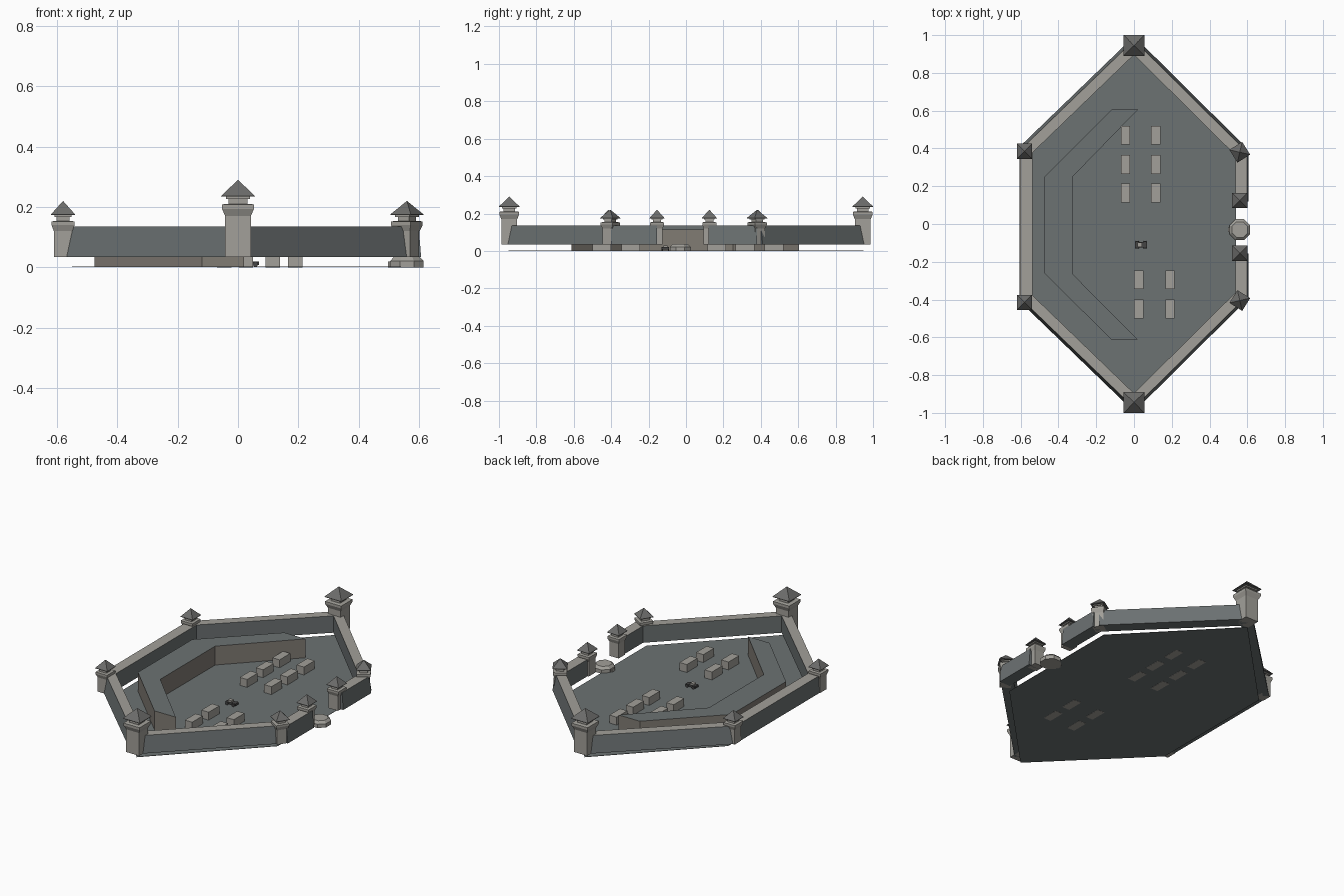
import bpy, bmesh, math
from mathutils import Vector, Matrix

if "Cube" in bpy.data.objects:
    bpy.data.objects.remove(bpy.data.objects["Cube"])


def material(name, r, g, b):
    m = bpy.data.materials.new(name)
    m.diffuse_color = (r, g, b, 1)
    m.use_nodes = True
    m.node_tree.nodes["Principled BSDF"].inputs["Base Color"].default_value = m.diffuse_color
    return m


STONE = material("pale_stone", 0.36, 0.35, 0.32)
SLATE = material("dark_slate", 0.15, 0.168, 0.17)
BROWN = material("brown_plaster", 0.22, 0.20, 0.175)
ROOF = material("roof_grey", 0.15, 0.15, 0.145)
METAL = material("dark_metal", 0.06, 0.06, 0.06)


def loft(name, rings, mats, paint=None):
    """Skin equal-length rings of points, cap both ends; paint(face) picks the material."""
    bm = bmesh.new()
    loops = [[bm.verts.new(p) for p in ring] for ring in rings]
    n = len(loops[0])
    for k in range(len(loops) - 1):
        a, b = loops[k], loops[k + 1]
        for i in range(n):
            j = (i + 1) % n
            bm.faces.new((a[i], a[j], b[j], b[i]))
    bm.faces.new(loops[0][::-1])
    bm.faces.new(loops[-1])
    bmesh.ops.recalc_face_normals(bm, faces=bm.faces)
    if paint:
        for f in bm.faces:
            f.material_index = paint(f)
    me = bpy.data.meshes.new(name)
    bm.to_mesh(me)
    bm.free()
    for m in mats:
        me.materials.append(m)
    ob = bpy.data.objects.new(name, me)
    bpy.context.collection.objects.link(ob)
    return ob


def ngon(cx, cy, r, z, n=4, turn=0.0):
    return [(cx + r * math.cos(turn + 2 * math.pi * i / n),
             cy + r * math.sin(turn + 2 * math.pi * i / n), z) for i in range(n)]


def box(name, x0, x1, y0, y1, z0, z1, mats, paint=None):
    ring = [(x0, y0), (x1, y0), (x1, y1), (x0, y1)]
    return loft(name, [[(x, y, z) for x, y in ring] for z in (z0, z1)], mats, paint)


def top_only(f):
    return 1 if f.normal.z > 0.9 else 0


# Towers: square shaft, flared cornice, neck and pyramid roof
def tower(name, x, y, s, top, turn=0.0):
    def stack(part, profile, mat):
        loft(name + part, [ngon(x, y, h * s * math.sqrt(2), top + z, 4, turn + math.pi / 4)
                           for h, z in profile], [mat])
    stack("_shaft", [(0.8, 0.035 - top), (0.8, -0.10 * k), (1, -0.08 * k), (1, -0.068 * k),
                     (0.8, -0.066 * k)], STONE)
    stack("_neck", [(0.58, -0.068 * k), (0.58, -0.052 * k), (0.75, -0.052 * k),
                    (0.75, -0.044 * k)], STONE)
    stack("_roof", [(1.05, -0.046 * k), (1.05, -0.044 * k), (0.01, 0)], ROOF)


k = 1.2
for side, label in ((1, "back"), (-1, "front")):
    tower(label + "_main_tower", 0, side * 0.945, 0.053, 0.29)
k = 1.0
for x, y, turn, label in ((-0.58, 0.385, 0, "left_back"), (-0.58, -0.415, 0, "left_front"),
                          (0.56, 0.38, math.radians(32), "right_back"),
                          (0.56, -0.405, math.radians(-32), "right_front"),
                          (0.56, 0.125, 0, "gate_back"), (0.56, -0.155, 0, "gate_front")):
    tower(label + "_tower", x, y, 0.038, 0.22, turn)


# Curtain walls: outer face battered, pale walkway on top
def wall(name, a, b, batter=0.015):
    a, b = Vector(a), Vector(b)
    d = (b - a).normalized()
    out = Vector((d.y, -d.x))
    if out.dot(a + b) < 0:
        out = -out
    section = [(-0.035, 0.035), (0.035, 0.035), (0.035 - batter, 0.135), (-0.035, 0.135)]
    loft(name, [[(*(p + out * o), z) for o, z in section] for p in (a, b)],
         [SLATE, STONE], top_only)


for s, label in ((1, "back"), (-1, "front")):
    wall(label + "_left_wall", (0, s * 0.945), (-0.575, s * 0.39))
    wall(label + "_right_wall", (0, s * 0.945), (0.565, s * 0.385))
wall("left_wall", (-0.572, -0.41), (-0.572, 0.385), 0.004)
wall("gate_wall_back", (0.572, 0.12), (0.572, 0.38), 0.008)
wall("gate_wall_front", (0.572, -0.40), (0.572, -0.155), 0.008)

# Courtyard floor, a hair above the base so the block undersides show
plan = [(0, 0.95), (-0.55, 0.39), (-0.55, -0.40), (0, -0.95), (0.54, -0.40), (0.54, 0.39)]
loft("courtyard_floor", [[(x, y, z) for x, y in plan] for z in (0.0008, 0.003)], [SLATE])

# C-shaped inner building
half = [(0.02, 0.605), (-0.12, 0.605), (-0.475, 0.25), (-0.475, -0.26), (-0.12, -0.612),
        (0.02, -0.612), (-0.325, -0.265), (-0.325, 0.25)]
loft("inner_building", [[(x, y, z) for x, y in half] for z in (0.001, 0.115)],
     [BROWN, SLATE], lambda f: 1 if abs(f.normal.z) > 0.9 else 0)

# Rows of small houses
houses = [(x, y) for x in (-0.045, 0.115) for y in (0.165, 0.315, 0.47)]
houses += [(x, y) for x in (0.025, 0.19) for y in (-0.45, -0.295)]
for i, (x, y) in enumerate(houses):
    box(f"house_{i + 1}", x - 0.024, x + 0.024, y - 0.05, y + 0.05, 0, 0.05, [STONE])

# Octagonal gate platform with step
loft("gate_platform", [ngon(0.56, -0.03, r, z, 8, math.pi / 8)
                       for r, z in ((0.06, 0), (0.06, 0.022), (0.045, 0.036))], [STONE])
box("gate_step", 0.497, 0.52, -0.042, -0.018, 0, 0.02, [STONE])

# Small cart in the yard
box("cart_body", 0.005, 0.07, -0.124, -0.096, 0.008, 0.02, [METAL])
box("cart_seat", 0.018, 0.042, -0.121, -0.099, 0.02, 0.03, [STONE])
for x in (0.017, 0.058):
    for y in (-0.127, -0.093):
        bpy.ops.mesh.primitive_cylinder_add(vertices=8, radius=0.009, depth=0.006,
                                            location=(x, y, 0.011),
                                            rotation=(math.pi / 2, 0, 0))
        w = bpy.context.object
        w.name = "cart_wheel"
        w.data.materials.append(METAL)
